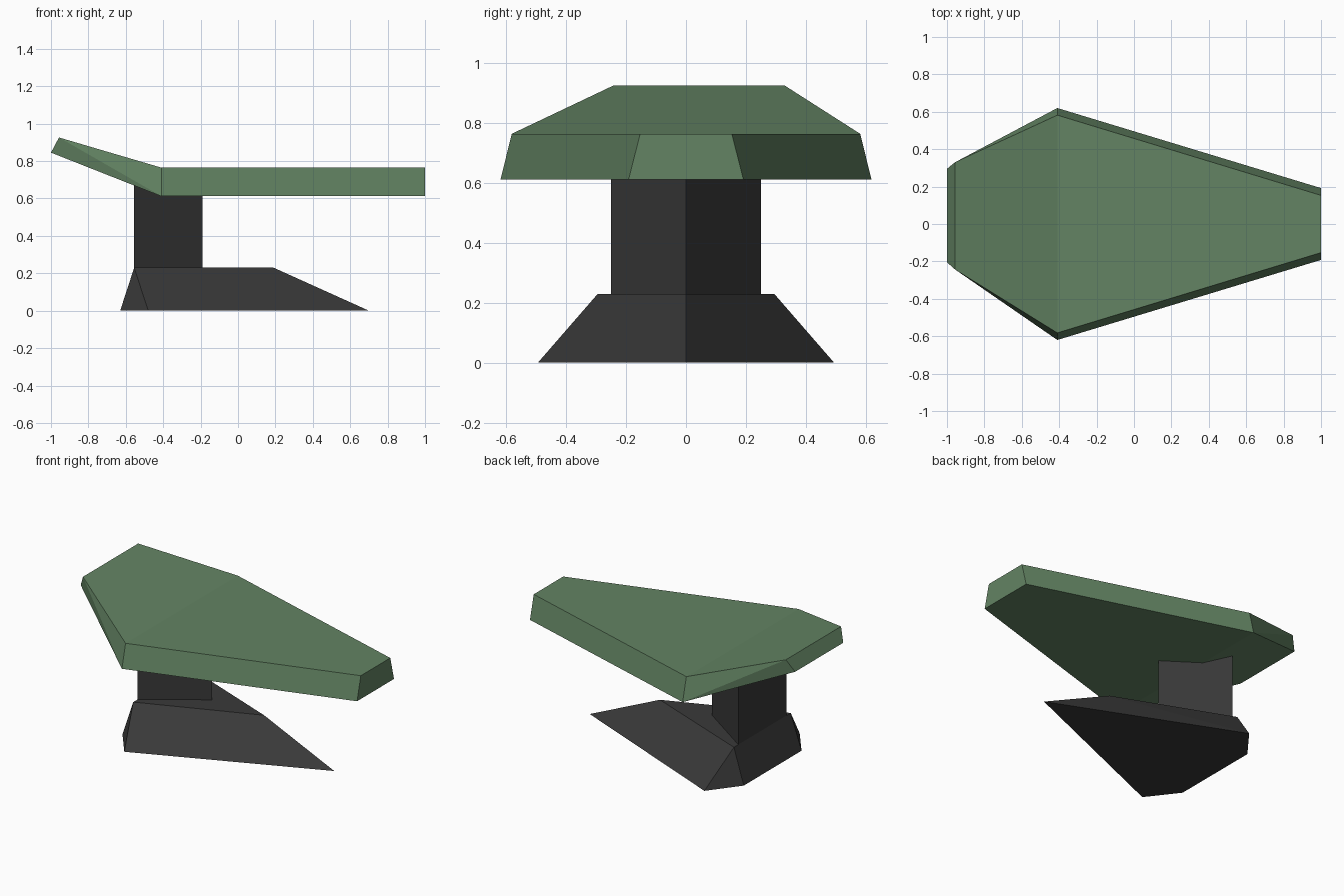
import bpy, bmesh

if "Cube" in bpy.data.objects:
    bpy.data.objects.remove(bpy.data.objects["Cube"])


def material(name, rgb):
    m = bpy.data.materials.new(name)
    m.diffuse_color = (*rgb, 1)
    m.use_nodes = True
    m.node_tree.nodes["Principled BSDF"].inputs["Base Color"].default_value = m.diffuse_color
    return m


green = material("muted green", (0.125, 0.23, 0.125))
charcoal = material("charcoal", (0.041, 0.041, 0.041))


def finish(bm, name, mat):
    bmesh.ops.recalc_face_normals(bm, faces=bm.faces)
    mesh = bpy.data.meshes.new(name)
    bm.to_mesh(mesh)
    bm.free()
    mesh.materials.append(mat)
    obj = bpy.data.objects.new(name, mesh)
    bpy.context.collection.objects.link(obj)


def wedge(name, bottom, z0, top, z1):
    """Convex solid spanning two flat outlines."""
    bm = bmesh.new()
    for ring, z in ((bottom, z0), (top, z1)):
        for x, y in ring:
            bm.verts.new((x, y, z))
    bmesh.ops.convex_hull(bm, input=bm.verts)
    bmesh.ops.dissolve_limit(bm, angle_limit=0.01, verts=bm.verts, edges=bm.edges)
    finish(bm, name, mat=charcoal)


# Base: pentagonal foot tapering to a triangular top
wedge("base",
      [(0.70, 0), (-0.48, 0.495), (-0.63, 0.30), (-0.63, -0.30), (-0.48, -0.495)], 0,
      [(0.19, 0), (-0.555, 0.295), (-0.555, -0.295)], 0.23)

# Column: triangular prism, sunk into base and top
tri = [(-0.19, 0), (-0.555, 0.25), (-0.555, -0.25)]
wedge("column", tri, 0.2, tri, 0.71)

# Table top: bent slab made of three stations (tip, bend, raised tail)
# each station: bottom x, z, y-, y+ then top x, z, y-, y+
stations = [
    ((1.0, 0.612, -0.192, 0.192), (1.0, 0.765, -0.153, 0.153)),
    ((-0.41, 0.612, -0.62, 0.62), (-0.41, 0.765, -0.582, 0.582)),
    ((-1.0, 0.845, -0.205, 0.295), (-0.957, 0.926, -0.243, 0.33)),
]
bm = bmesh.new()
rings = []
for low, high in stations:
    (bx, bz, b0, b1), (tx, tz, t0, t1) = low, high
    rings.append([bm.verts.new(p) for p in
                  ((bx, b0, bz), (bx, b1, bz), (tx, t1, tz), (tx, t0, tz))])
tip, bend, tail = rings
bm.faces.new(tip)
bm.faces.new(tail)
for a, b in ((tip, bend), (bend, tail)):
    bm.faces.new((a[0], a[1], b[1], b[0]))      # underside
    bm.faces.new((a[3], a[2], b[2], b[3]))      # upper side
for low, high in ((0, 3), (1, 2)):              # side walls
    bm.faces.new((tip[low], bend[low], bend[high], tip[high]))
    bm.faces.new((bend[low], tail[high], bend[high]))
    bm.faces.new((bend[low], tail[low], tail[high]))
finish(bm, "table_top", green)
